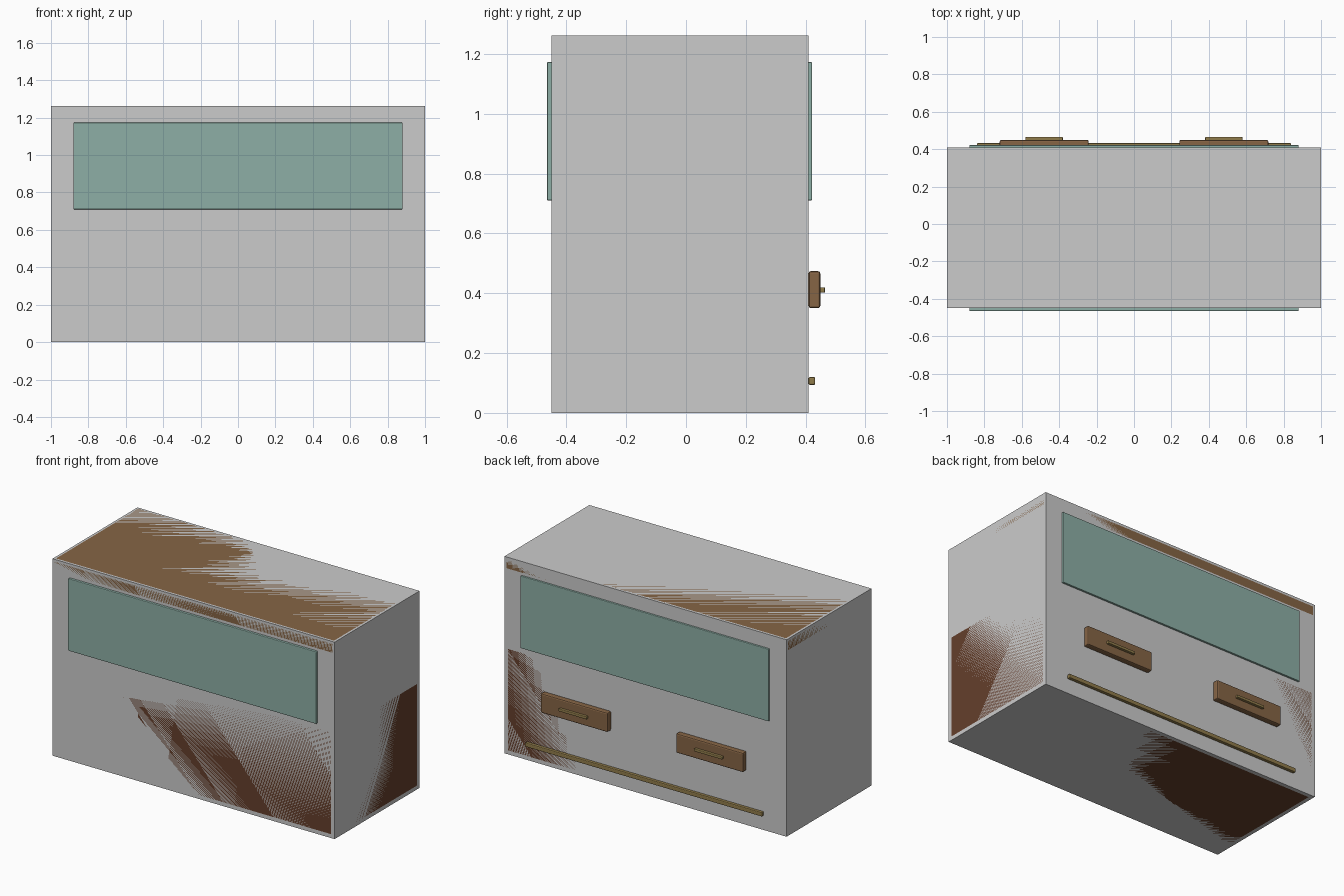
import bpy

if "Cube" in bpy.data.objects:
    bpy.data.objects.remove(bpy.data.objects["Cube"])


def material(name, color):
    m = bpy.data.materials.new(name)
    m.diffuse_color = (*color, 1)
    m.use_nodes = True
    m.node_tree.nodes["Principled BSDF"].inputs["Base Color"].default_value = m.diffuse_color
    return m


WOOD = material("dark_wood", (0.13, 0.05, 0.025))
TRIM = material("light_wood", (0.24, 0.13, 0.06))
GLASS = material("glass", (0.27, 0.43, 0.38))
BRASS = material("brass", (0.28, 0.20, 0.07))


def box(name, x, y, z, mat=None, bevel=0.0):
    """Box from (min, max) ranges, optionally with softened edges."""
    bpy.ops.mesh.primitive_cube_add(
        size=1, location=[(r[0] + r[1]) / 2 for r in (x, y, z)])
    o = bpy.context.object
    o.name = name
    o.scale = [r[1] - r[0] for r in (x, y, z)]
    bpy.ops.object.transform_apply(location=False, rotation=False, scale=True)
    if mat:
        o.data.materials.append(mat)
    if bevel:
        b = o.modifiers.new("soft_edges", "BEVEL")
        b.width = bevel
        b.segments = 2
    return o


FRONT, BACK = -0.45, 0.41

# Outer block, with the wooden base and counter top flush inside it
box("counter_block", (-1, 1), (FRONT, BACK), (0, 1.262))
box("base_cabinet", (-1, 1), (FRONT, BACK), (0, 0.70), WOOD, 0.025)
box("counter_top", (-1, 1), (FRONT, BACK), (1.175, 1.262), TRIM, 0.015)

# Display panes on both long sides
box("front_glass", (-0.88, 0.88), (-0.465, -0.435), (0.71, 1.173), GLASS, 0.004)
box("back_glass", (-0.88, 0.88), (0.392, 0.422), (0.71, 1.173), GLASS, 0.004)

# Drawers with pulls on the back
for side, cx in (("left", -0.48), ("right", 0.48)):
    box(side + "_drawer", (cx - 0.238, cx + 0.238), (0.41, 0.449),
        (0.35, 0.474), TRIM, 0.008)
    box(side + "_drawer_pull", (cx - 0.10, cx + 0.10), (0.44, 0.465),
        (0.402, 0.42), BRASS, 0.004)

# Foot rail along the bottom of the back
box("foot_rail", (-0.84, 0.84), (0.41, 0.432), (0.093, 0.12), BRASS, 0.005)
